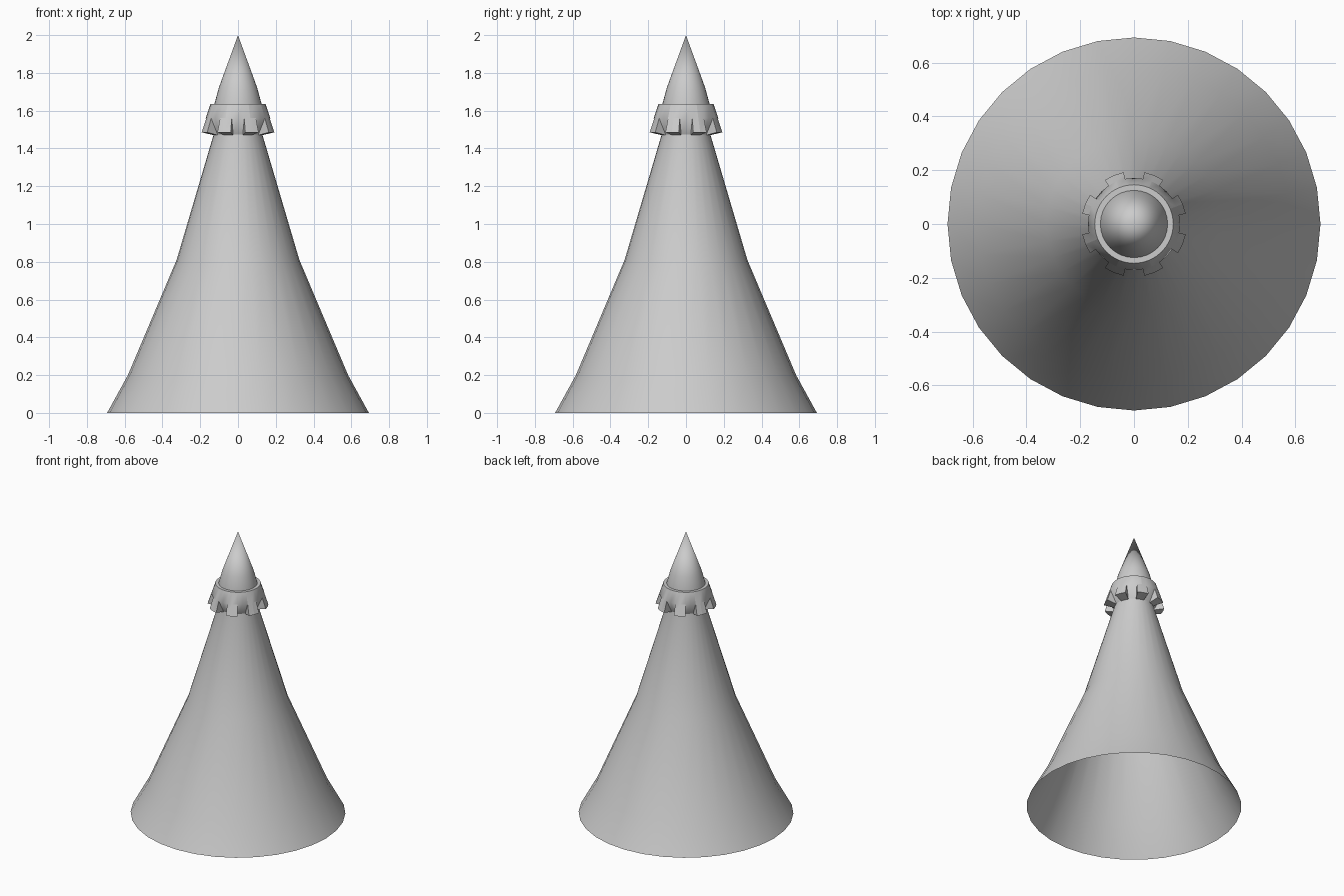
import bpy, bmesh, math

if "Cube" in bpy.data.objects:
    bpy.data.objects.remove(bpy.data.objects["Cube"], do_unlink=True)

SIDES = 32

grey = bpy.data.materials.new("plain grey")
grey.use_nodes = True
colour = (0.6, 0.6, 0.6, 1)
grey.diffuse_color = colour
grey.node_tree.nodes["Principled BSDF"].inputs["Base Color"].default_value = colour


def point(radius, z, step):
    a = 2 * math.pi * step / SIDES
    return (radius * math.cos(a), radius * math.sin(a), z)


def add_face(bm, coords):
    bm.faces.new([bm.verts.new(c) for c in coords])


def finish(bm, name, angle):
    # Weld the strips, drop collapsed edges and shade smoothly
    bmesh.ops.remove_doubles(bm, verts=bm.verts, dist=0.0005)
    bmesh.ops.dissolve_degenerate(bm, edges=bm.edges, dist=0.0005)
    mesh = bpy.data.meshes.new(name)
    bm.to_mesh(mesh)
    bm.free()
    mesh.materials.append(grey)
    obj = bpy.data.objects.new(name, mesh)
    bpy.context.collection.objects.link(obj)
    bpy.ops.object.select_all(action='DESELECT')
    obj.select_set(True)
    bpy.context.view_layer.objects.active = obj
    bpy.ops.object.shade_smooth_by_angle(angle=math.radians(angle))


def strip(bm, profile, i):
    # One slice of a turned shape, profile running upwards on the outside
    for (r0, z0), (r1, z1) in zip(profile, profile[1:]):
        quad = [point(r0, z0, i), point(r0, z0, i + 1),
                point(r1, z1, i + 1), point(r1, z1, i)]
        add_face(bm, quad if r1 > 0 else quad[:3])


# Hollow cone body, open underneath
body = [(0.693, 0), (0.583, 0.2), (0.325, 0.81), (0.13, 1.47),
        (0.125, 1.635), (0.102, 1.72), (0, 2)]
bm = bmesh.new()
for i in range(SIDES):
    strip(bm, body, i)
finish(bm, "cone_body", 40)

# Collar with eight flared teeth
inner, shoulder, tip = (0.128, 1.47), (0.171, 1.56), (0.196, 1.485)
upper = [shoulder, (0.146, 1.635), (0.122, 1.635)]
bm = bmesh.new()
for i in range(SIDES):
    tooth = i % 4 in (1, 2)
    strip(bm, [inner, tip] + upper if tooth else [inner] + upper, i)
    # Triangular sides of the teeth
    if i % 4 == 1:
        add_face(bm, [point(*p, i) for p in (inner, tip, shoulder)])
        add_face(bm, [point(*p, i + 2) for p in (inner, shoulder, tip)])
bmesh.ops.recalc_face_normals(bm, faces=bm.faces)
finish(bm, "toothed_collar", 50)
